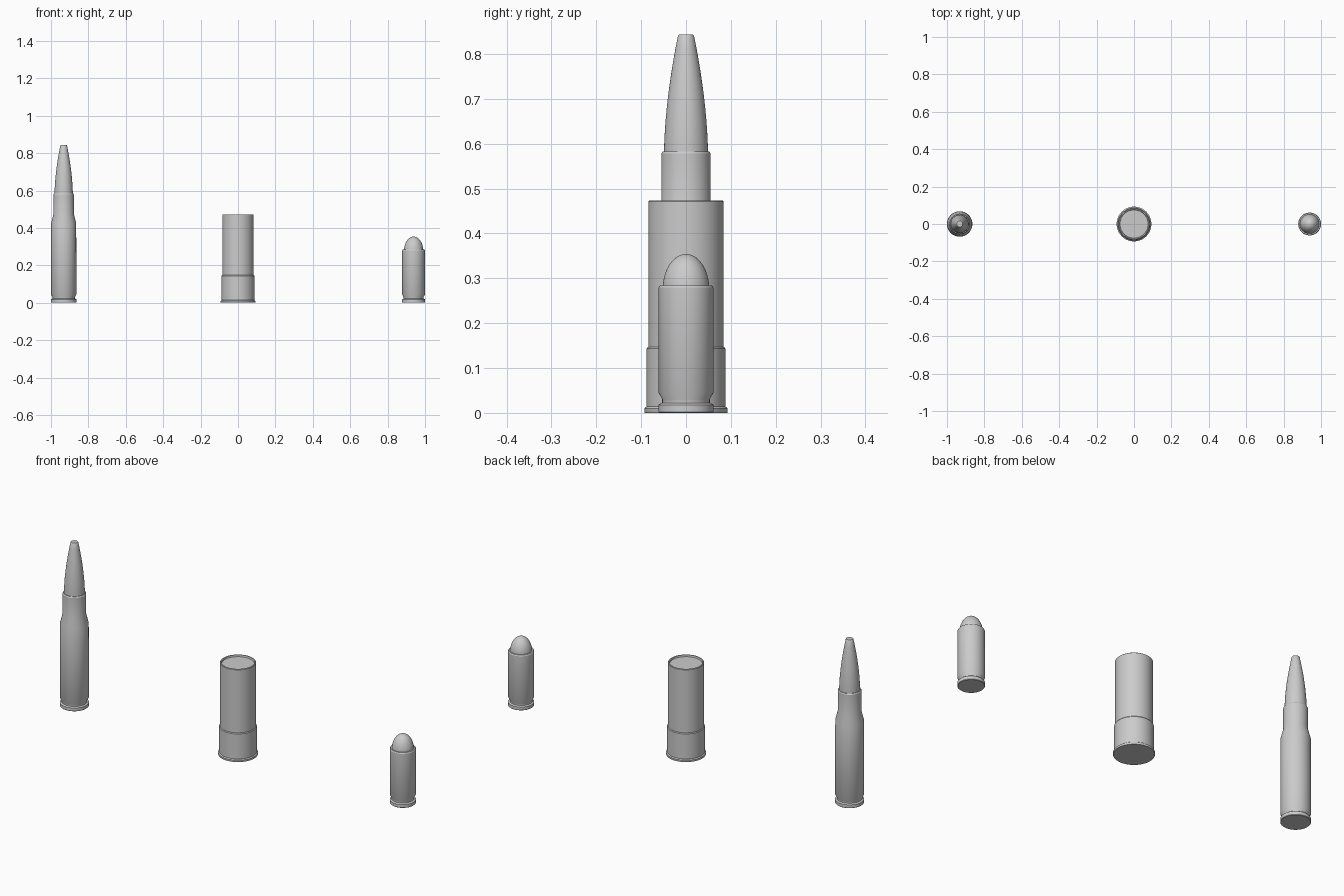
import bpy, bmesh, math
from mathutils import Matrix

cube = bpy.data.objects.get("Cube")
if cube:
    bpy.data.objects.remove(cube, do_unlink=True)

grey = bpy.data.materials.new("plain_grey")
grey.use_nodes = True
grey.diffuse_color = (0.6, 0.6, 0.6, 1)
grey.node_tree.nodes["Principled BSDF"].inputs["Base Color"].default_value = (0.6, 0.6, 0.6, 1)

SIDES = 48


def lathe(name, x, profile):
    """Turn a (radius, height) profile around a vertical axis at x."""
    bm = bmesh.new()
    verts = [bm.verts.new((r, 0, z)) for r, z in profile]
    edges = [bm.edges.new(pair) for pair in zip(verts, verts[1:])]
    bmesh.ops.spin(bm, geom=verts + edges, cent=(0, 0, 0), axis=(0, 0, 1),
                   angle=math.tau, steps=SIDES, use_duplicate=False)
    bmesh.ops.remove_doubles(bm, verts=bm.verts[:], dist=0.0002)
    bmesh.ops.recalc_face_normals(bm, faces=bm.faces[:])
    bmesh.ops.transform(bm, matrix=Matrix.Translation((x, 0, 0)), verts=bm.verts[:])
    mesh = bpy.data.meshes.new(name)
    bm.to_mesh(mesh)
    bm.free()
    mesh.materials.append(grey)
    obj = bpy.data.objects.new(name, mesh)
    bpy.context.collection.objects.link(obj)
    bpy.ops.object.select_all(action="DESELECT")
    obj.select_set(True)
    bpy.context.view_layer.objects.active = obj
    bpy.ops.object.shade_smooth_by_angle(angle=math.radians(30))
    return obj


def grooved_base(r):
    """Rim, extraction groove and taper up to the case wall."""
    return [(0, 0), (r - 0.002, 0), (r, 0.002), (r, 0.018), (r - 0.002, 0.02),
            (r - 0.008, 0.022), (r - 0.008, 0.03), (r, 0.045)]


# Long bottlenecked cartridge
RIFLE_X = -0.932
lathe("long_case", RIFLE_X, grooved_base(0.068) + [
    (0.067, 0.425), (0.055, 0.472), (0.055, 0.578), (0.052, 0.583), (0, 0.583)])
ogive = [(0.018 + 0.031 * (1 - t ** 1.75), 0.575 + 0.265 * t)
         for t in (i / 10 for i in range(11))]
lathe("long_bullet", RIFLE_X, [(0, 0.575)] + ogive + [(0.016, 0.843), (0, 0.843)])

# Wide shell: metal head, tube and shallow recessed mouth
lathe("shell_head", 0, [
    (0, 0), (0.092, 0), (0.093, 0.002), (0.093, 0.01), (0.088, 0.014),
    (0.088, 0.143), (0.085, 0.147), (0, 0.147)])
lathe("shell_tube", 0, [
    (0, 0.14), (0.084, 0.14), (0.084, 0.471), (0.082, 0.473),
    (0.077, 0.473), (0.075, 0.465), (0, 0.465)])

# Short straight cartridge with a round nose
PISTOL_X = 0.939
lathe("short_case", PISTOL_X, grooved_base(0.061) + [
    (0.061, 0.279), (0.058, 0.284), (0, 0.284)])
dome = [(0.052 * math.cos(a), 0.275 + 0.079 * math.sin(a))
        for a in (math.pi / 2 * i / 12 for i in range(13))]
lathe("short_bullet", PISTOL_X, [(0, 0.275)] + dome)
